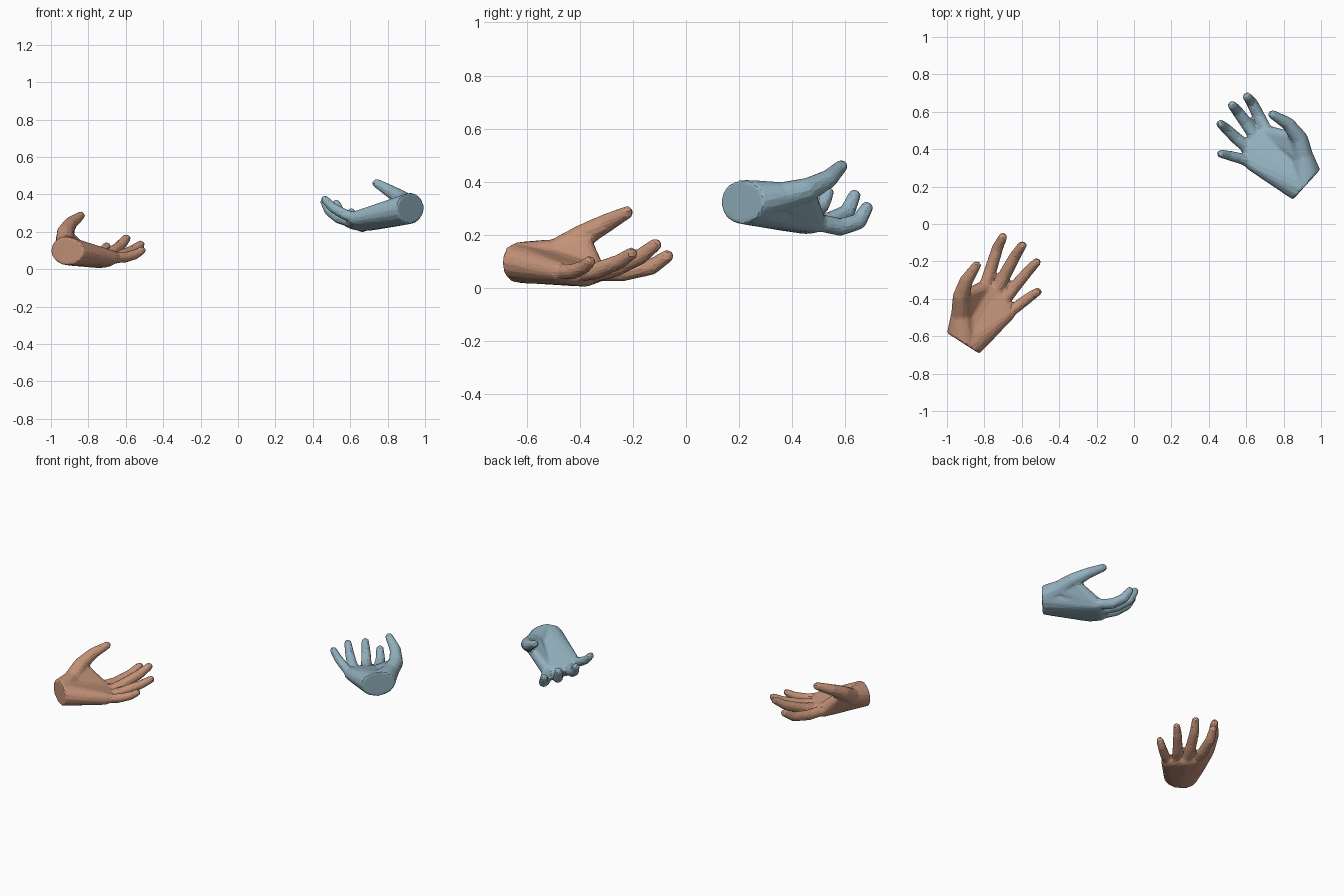
import bpy, bmesh
from mathutils import Vector, Matrix
from math import sin, cos, pi

if "Cube" in bpy.data.objects:
    bpy.data.objects.remove(bpy.data.objects["Cube"])


def ball(p, r):
    """Points of a small sphere."""
    bm = bmesh.new()
    bmesh.ops.create_icosphere(bm, subdivisions=2, radius=r, matrix=Matrix.Translation(p))
    pts = [v.co.copy() for v in bm.verts]
    bm.free()
    return pts


def hull(bm, pts):
    """Add the convex hull of a point cloud as a closed piece."""
    t = bmesh.new()
    for p in pts:
        t.verts.new(p)
    res = bmesh.ops.convex_hull(t, input=t.verts[:])
    junk = [g for g in set(res["geom_interior"] + res["geom_unused"])
            if isinstance(g, bmesh.types.BMVert)]
    bmesh.ops.delete(t, geom=junk, context='VERTS')
    bmesh.ops.recalc_face_normals(t, faces=t.faces[:])
    me = bpy.data.meshes.new("piece")
    t.to_mesh(me)
    t.free()
    bm.from_mesh(me)
    bpy.data.meshes.remove(me)


def wrist_ring(c, d, half_w, half_h, n=16):
    d = Vector((d[0], d[1], 0)).normalized()
    side, up = Vector((d.y, -d.x, 0)), Vector((0, 0, 1))
    return [Vector(c) + side * half_w * cos(2 * pi * i / n) + up * half_h * sin(2 * pi * i / n)
            for i in range(n)]


def hand(name, color, wrist, fingers, thumb):
    bm = bmesh.new()
    ring = wrist_ring(*wrist)
    # fingers: tapered chains of capsules
    sizes = [(.043, .034, .031, .025), (.043, .035, .031, .025),
             (.042, .033, .029, .024), (.040, .030, .027, .023)]
    knuckles = []
    for pts, rs in zip(fingers, sizes):
        balls = [ball(p, r) for p, r in zip(pts, rs)]
        # narrower root keeps the gaps between fingers open
        hull(bm, ball(pts[0], rs[1]) + balls[1])
        hull(bm, balls[1] + balls[2])
        hull(bm, balls[2] + balls[3])
        knuckles.append(balls[0])
    # cupped palm: one wedge for each neighbouring pair of knuckles
    for a, b in zip(knuckles, knuckles[1:]):
        hull(bm, ring + a + b)
    # thumb with ball of the thumb and the web to the first knuckle
    tb = [ball(p, r) for p, r in zip(thumb, (.055, .046, .036, .025))]
    hull(bm, ring + tb[0])
    for a, b in zip(tb, tb[1:]):
        hull(bm, a + b)
    hull(bm, tb[0] + ball(thumb[1], .03) + knuckles[0])
    me = bpy.data.meshes.new(name)
    bm.to_mesh(me)
    bm.free()
    ob = bpy.data.objects.new(name, me)
    bpy.context.collection.objects.link(ob)
    # fuse the pieces, soften the joins, then reduce to flat facets
    m = ob.modifiers.new("fuse", 'REMESH')
    m.mode, m.voxel_size = 'VOXEL', .009
    m = ob.modifiers.new("soften", 'SMOOTH')
    m.factor, m.iterations = .5, 4
    m = ob.modifiers.new("facet", 'DECIMATE')
    m.ratio = .13
    mat = bpy.data.materials.new(name + "_skin")
    mat.diffuse_color = color
    mat.use_nodes = True
    mat.node_tree.nodes["Principled BSDF"].inputs["Base Color"].default_value = mat.diffuse_color
    me.materials.append(mat)
    return ob


# left hand, open
hand("left_hand", (.55, .29, .19, 1),
     ((-.913, -.638, .097), (.54, .84), .104, .077),
     [[(-.80, -.345, .06), (-.765, -.24, .058), (-.73, -.13, .08), (-.702, -.07, .12)],
      [(-.74, -.375, .048), (-.69, -.27, .075), (-.635, -.17, .12), (-.598, -.115, .163)],
      [(-.70, -.42, .052), (-.64, -.34, .065), (-.565, -.25, .10), (-.52, -.205, .13)],
      [(-.675, -.48, .062), (-.61, -.43, .062), (-.55, -.385, .078), (-.515, -.362, .10)]],
     [(-.925, -.49, .13), (-.925, -.39, .195), (-.895, -.30, .245), (-.842, -.222, .285)])

# right hand, fingers curled
hand("right_hand", (.29, .44, .52, 1),
     ((.922, .21, .325), (-.74, .67), .109, .084),
     [[(.715, .485, .25), (.665, .58, .23), (.63, .65, .25), (.605, .68, .302)],
      [(.655, .455, .246), (.60, .54, .252), (.55, .607, .285), (.525, .634, .348)],
      [(.615, .40, .252), (.54, .465, .275), (.49, .512, .31), (.463, .535, .36)],
      [(.63, .325, .272), (.565, .352, .295), (.505, .367, .33), (.465, .375, .372)]],
     [(.905, .36, .345), (.885, .455, .37), (.825, .535, .41), (.742, .585, .459)])
